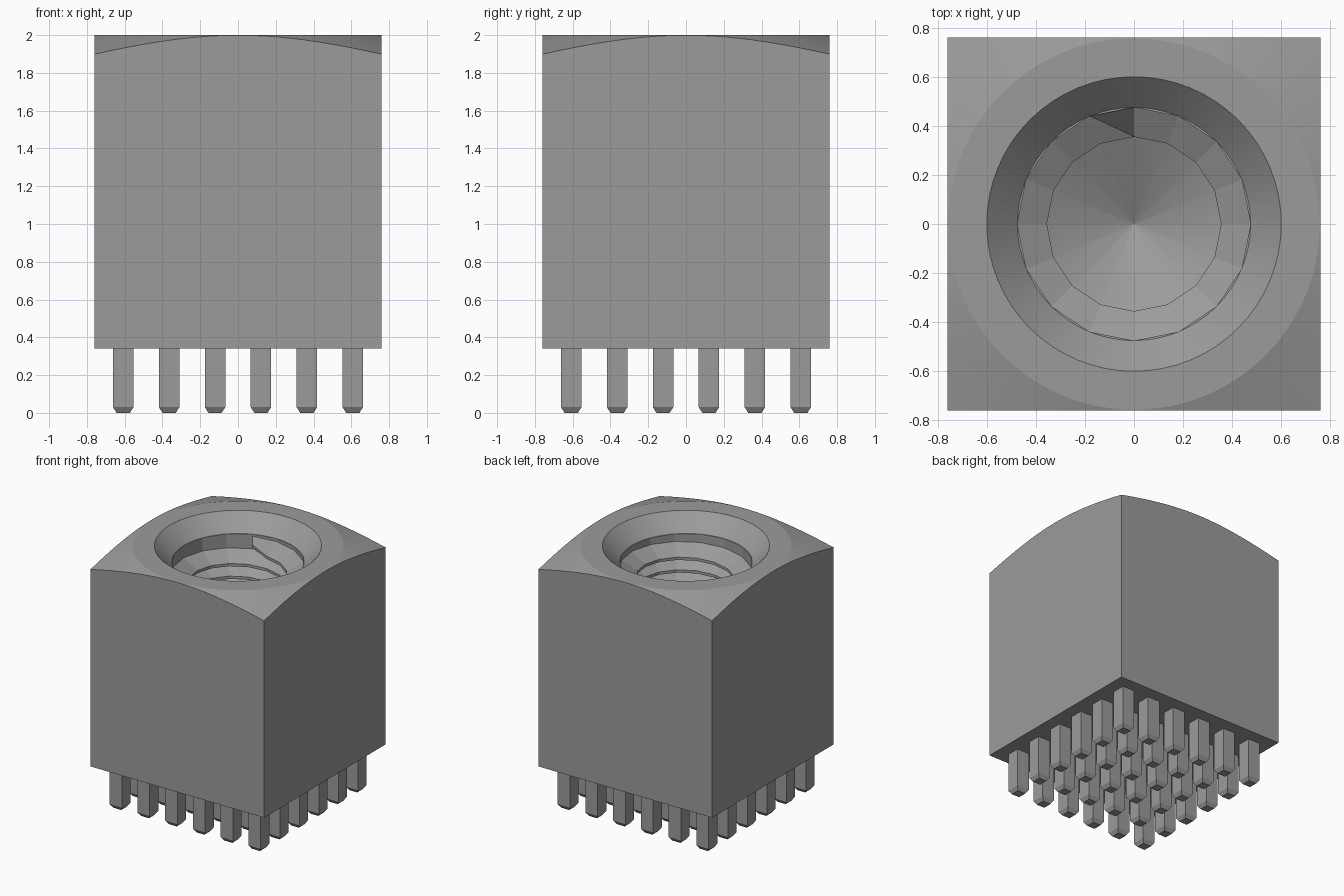
import bpy, bmesh, math

cube = bpy.data.objects.get("Cube")
if cube:
    bpy.data.objects.remove(cube, do_unlink=True)

grey = bpy.data.materials.new("plain grey")
grey.use_nodes = True
COLOUR = (0.33, 0.33, 0.33, 1)
grey.diffuse_color = COLOUR
grey.node_tree.nodes["Principled BSDF"].inputs["Base Color"].default_value = COLOUR


def make_object(name, bm):
    bmesh.ops.recalc_face_normals(bm, faces=bm.faces[:])
    mesh = bpy.data.meshes.new(name)
    bm.to_mesh(mesh)
    bm.free()
    mesh.materials.append(grey)
    obj = bpy.data.objects.new(name, mesh)
    bpy.context.collection.objects.link(obj)
    return obj


def loft(name, rings):
    """Closed solid joining equal-sized rings of points, capped at both ends."""
    bm = bmesh.new()
    loops = [[bm.verts.new(p) for p in ring] for ring in rings]
    n = len(loops[0])
    for a, b in zip(loops, loops[1:]):
        for i in range(n):
            j = (i + 1) % n
            bm.faces.new((a[i], a[j], b[j], b[i]))
    bm.faces.new(loops[0])
    bm.faces.new(loops[-1])
    return make_object(name, bm)


def ring(r, z, n, turn=0.0):
    return [(r * math.cos(turn + math.tau * i / n),
             r * math.sin(turn + math.tau * i / n), z) for i in range(n)]


def lathe(name, profile, n):
    return loft(name, [ring(r, z, n) for r, z in profile])


def square(half, z):
    return ring(half * math.sqrt(2), z, 4, math.pi / 4)


def cut(target, tool, operation):
    tool.hide_render = True
    mod = target.modifiers.new(operation, 'BOOLEAN')
    mod.operation, mod.object, mod.solver = operation, tool, 'EXACT'
    bpy.context.view_layer.objects.active = target
    bpy.ops.object.modifier_apply(modifier=mod.name)
    bpy.data.objects.remove(tool, do_unlink=True)


# Square block, its top corners turned down by a shallow cone
body = loft("body", [square(0.76, 0.34), square(0.76, 2.1)])
cut(body, lathe("corner_cutter", [(1.27, 0.2), (1.27, 1.837), (0.757, 2.0)], 96),
    'INTERSECT')

# Countersunk hole with a shallow conical floor
cut(body, lathe("countersink_cutter", [(0.475, 1.875), (0.65, 2.05)], 64), 'DIFFERENCE')
cut(body, lathe("hole_cutter", [(0.475, 1.9), (0.475, 1.13), (0.355, 1.13),
                                (0.001, 0.95)], 16), 'DIFFERENCE')
body.data.shade_smooth()
body.data.set_sharp_from_angle(angle=math.radians(15))

# Right-hand screw thread, fading in and out over one step at each end
ROOT, CREST, PITCH, STEPS = 0.477, 0.355, 0.1, 100
sections = []
for k in range(STEPS + 1):
    angle = math.radians(112.5 - 22.5 * k)
    z = 1.86 - PITCH * k / 16
    inner = ROOT - 0.001 if k in (0, STEPS) else CREST
    sections.append([(r * math.cos(angle), r * math.sin(angle), z + dz)
                     for r, dz in ((ROOT, 0), (inner, -0.07),
                                   (inner, -0.092), (ROOT, -0.092))])
loft("screw_thread", sections)

# Six by six grid of square pins with tapered tips
SPACING = 0.243
pins = loft("pins", [square(0.035, 0), square(0.054, 0.03), square(0.054, 0.345)])
pins.location = (-2.5 * SPACING, -2.5 * SPACING, 0)
for axis in range(2):
    mod = pins.modifiers.new("grid", 'ARRAY')
    mod.count = 6
    mod.use_relative_offset = False
    mod.use_constant_offset = True
    mod.constant_offset_displace = [SPACING if i == axis else 0 for i in range(3)]
